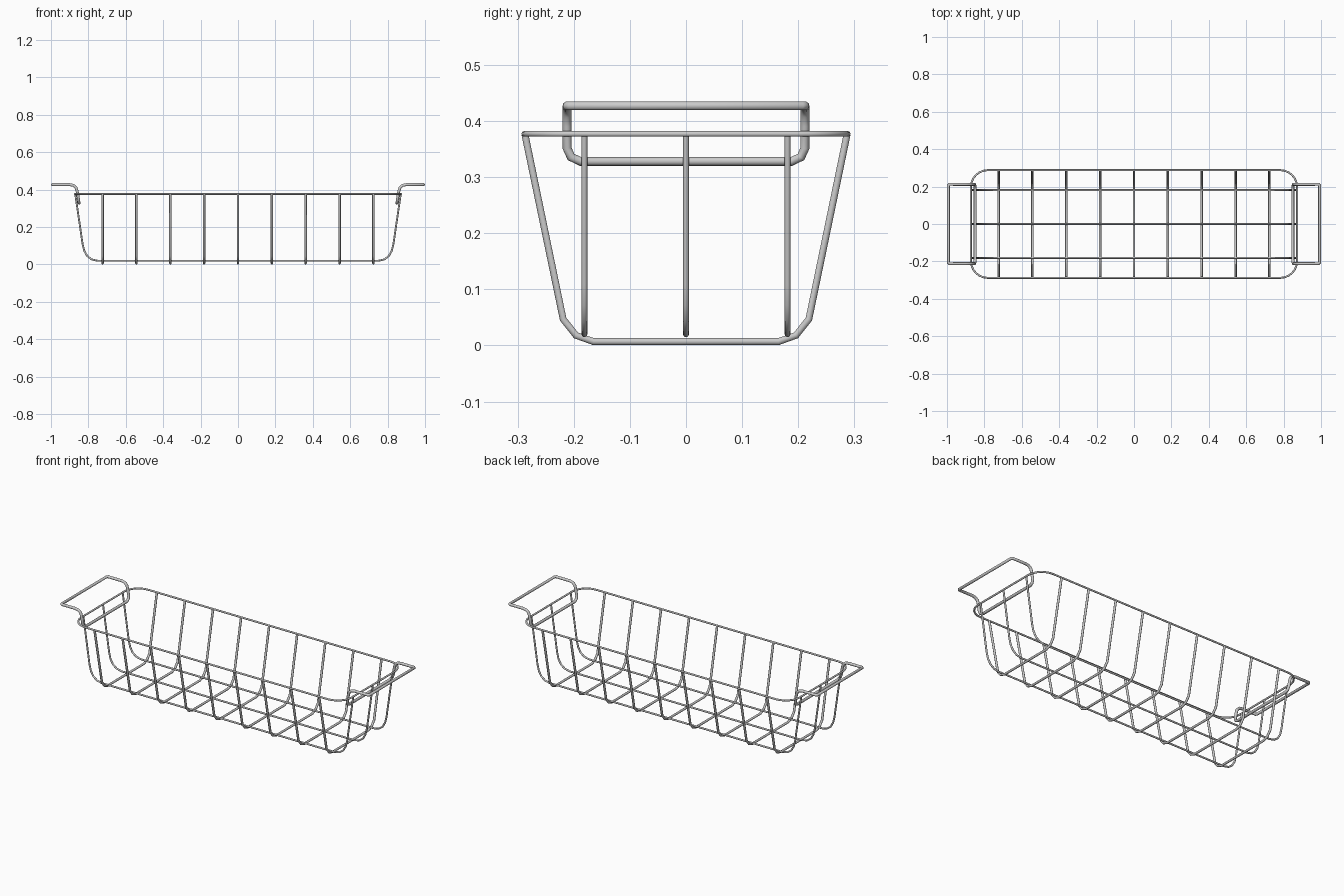
import bpy, math

if "Cube" in bpy.data.objects:
    bpy.data.objects.remove(bpy.data.objects["Cube"])


def wire(name, pts, radius, closed=False):
    """Round wire swept along a polyline, turned into a mesh."""
    cu = bpy.data.curves.new(name, 'CURVE')
    cu.dimensions = '3D'
    cu.bevel_depth = radius
    cu.bevel_resolution = 3
    cu.use_fill_caps = True
    sp = cu.splines.new('POLY')
    sp.points.add(len(pts) - 1)
    for p, co in zip(sp.points, pts):
        p.co = (*co, 1)
    sp.use_cyclic_u = closed
    ob = bpy.data.objects.new(name, cu)
    bpy.context.collection.objects.link(ob)
    bpy.ops.object.select_all(action='DESELECT')
    ob.select_set(True)
    bpy.context.view_layer.objects.active = ob
    bpy.ops.object.convert(target='MESH')
    bpy.ops.object.shade_smooth_by_angle(angle=math.radians(50))


def mirrored(half):
    """Complete a symmetric 2D profile from its negative half."""
    return half + [(-a, b) for a, b in reversed(half)]


# Top rim: rounded rectangle
R, HX, HY = 0.09, 0.872, 0.288
rim = []
for k, (sx, sy) in enumerate([(1, 1), (-1, 1), (-1, -1), (1, -1)]):
    for i in range(7):
        a = math.radians(90 * k + 15 * i)
        rim.append((sx * (HX - R) + R * math.cos(a),
                    sy * (HY - R) + R * math.sin(a), 0.377))
wire("top_rim", rim, 0.0052, True)

# Cross ribs
rib = mirrored([(-0.287, 0.376), (-0.219, 0.047), (-0.196, 0.018), (-0.165, 0.007)])
for i in range(-4, 5):
    wire(f"cross_rib_{i + 5}", [(i * 0.181, y, z) for y, z in rib], 0.0065)

# Lengthwise wires resting on the ribs
rail = mirrored([(-0.870, 0.376), (-0.831, 0.110), (-0.822, 0.073), (-0.806, 0.045),
                 (-0.782, 0.027), (-0.750, 0.020)])
for i in range(-1, 2):
    wire(f"long_wire_{i + 2}", [(x, i * 0.181, z) for x, z in rail], 0.0052)

# End handles hooked over the rim
half = [(0.992, 0.206, 0.427), (0.986, 0.212, 0.427), (0.900, 0.212, 0.427),
        (0.880, 0.212, 0.423), (0.866, 0.212, 0.411), (0.860, 0.212, 0.392),
        (0.853, 0.212, 0.352), (0.851, 0.205, 0.336), (0.849, 0.188, 0.328)]
loop = half + [(x, -y, z) for x, y, z in reversed(half)]
for name, s in (("left_handle", -1), ("right_handle", 1)):
    wire(name, [(s * x, y, z) for x, y, z in loop], 0.008, True)
